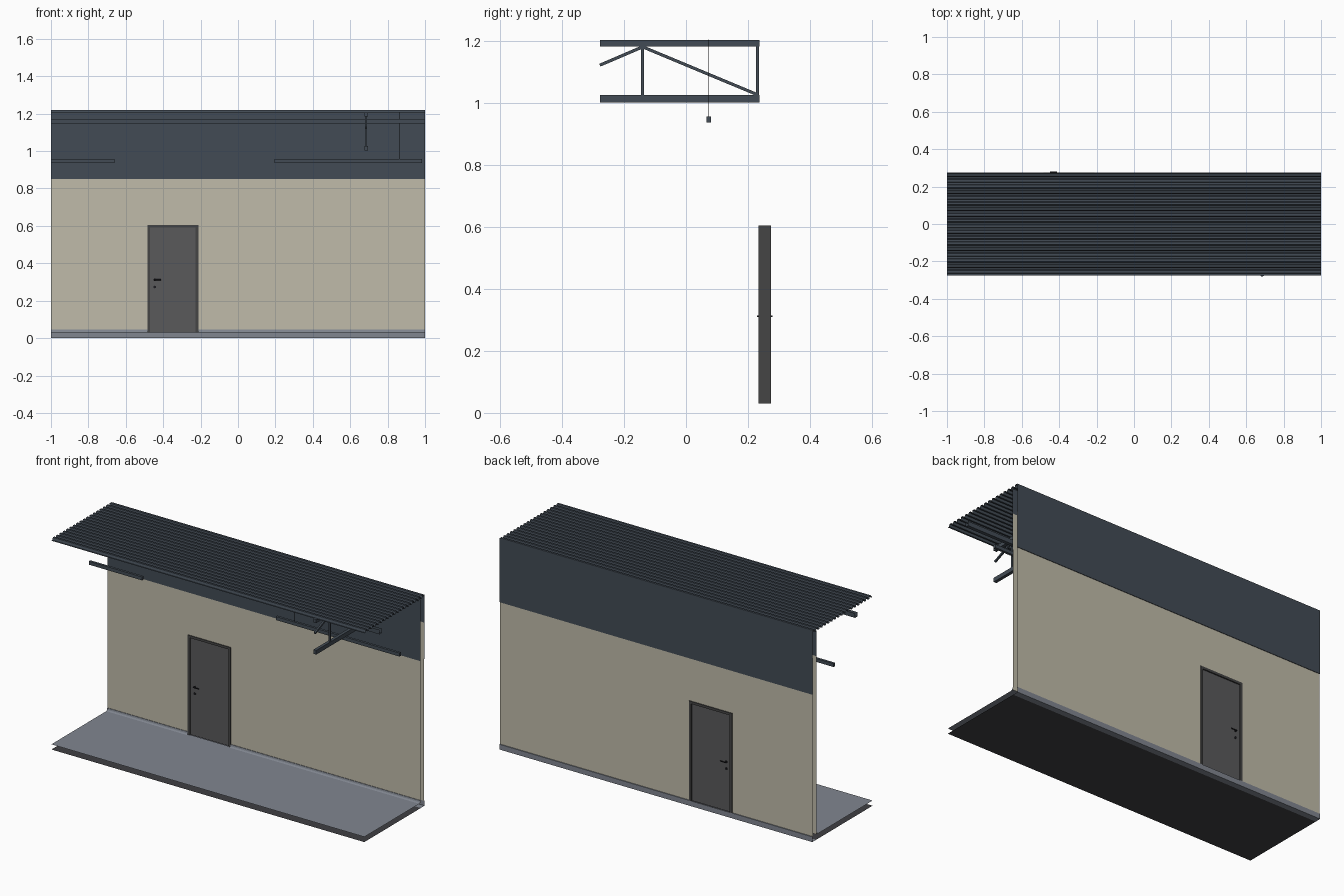
import bpy, bmesh, math
from mathutils import Matrix, Vector

if "Cube" in bpy.data.objects:
    bpy.data.objects.remove(bpy.data.objects["Cube"])


def material(name, rgb):
    m = bpy.data.materials.new(name)
    m.diffuse_color = (*rgb, 1)
    m.use_nodes = True
    m.node_tree.nodes["Principled BSDF"].inputs["Base Color"].default_value = m.diffuse_color
    return m


DARK = material("slate_metal", (0.055, 0.071, 0.09))
BEIGE = material("beige_panel", (0.53, 0.50, 0.40))
FLOOR = material("floor_grey", (0.22, 0.24, 0.28))
UNDER = material("underside_grey", (0.05, 0.05, 0.055))
DOOR = material("door_grey", (0.10, 0.10, 0.105))
FRAME = material("frame_grey", (0.06, 0.06, 0.06))
BLACK = material("black_metal", (0.012, 0.012, 0.015))


def finish(name, bm, mat):
    me = bpy.data.meshes.new(name)
    bm.to_mesh(me)
    bm.free()
    me.materials.append(mat)
    ob = bpy.data.objects.new(name, me)
    bpy.context.collection.objects.link(ob)
    return ob


def box(name, lo, hi, mat):
    lo, hi = Vector(lo), Vector(hi)
    bm = bmesh.new()
    bmesh.ops.create_cube(bm, size=1, matrix=Matrix.Translation((lo + hi) / 2)
                          @ Matrix.Diagonal((*(hi - lo), 1)))
    return finish(name, bm, mat)


def sheet(name, profile, mat, x0=-1, x1=1):
    """Open sheet: a (y, z) profile swept along x without end caps."""
    bm = bmesh.new()
    rows = [[bm.verts.new((x, y, z)) for x in (x0, x1)] for y, z in profile]
    for a, b in zip(rows, rows[1:]):
        bm.faces.new((a[0], a[1], b[1], b[0]))
    return finish(name, bm, mat)


def rod(name, a, b, r, mat, sides=4):
    a, b = Vector(a), Vector(b)
    d = b - a
    rot = d.to_track_quat('Z', 'Y').to_matrix().to_4x4()
    bm = bmesh.new()
    bmesh.ops.create_cone(bm, cap_ends=True, segments=sides, radius1=r, radius2=r, depth=d.length,
                          matrix=Matrix.Translation((a + b) / 2) @ rot
                          @ Matrix.Rotation(math.pi / sides, 4, 'Z'))
    return finish(name, bm, mat)


# floor: separate top and bottom skins, open at the edges
sheet("floor_top", [(-0.275, 0.03), (0.238, 0.03)], FLOOR)
sheet("floor_bottom", [(0.24, 0), (-0.275, 0)], UNDER)
sheet("outer_plinth", [(0.24, 0), (0.275, 0), (0.275, 0.03), (0.27, 0.03)], FLOOR)

# wall skins with the door opening, plus coved skirting
DX0, DX1, DZ = -0.485, -0.212, 0.605
for side, y in (("inner", 0.238), ("outer", 0.270)):
    sheet(side + "_wall_left", [(y, 0.03), (y, 1.06)], BEIGE, -1, DX0)
    sheet(side + "_wall_right", [(y, 0.03), (y, 1.06)], BEIGE, DX1, 1)
    sheet(side + "_wall_over_door", [(y, DZ), (y, 1.06)], BEIGE, DX0, DX1)
for side, x0, x1 in (("left", -1, DX0), ("right", DX1, 1)):
    sheet("skirting_" + side, [(0.226, 0.03), (0.230, 0.032), (0.233, 0.036), (0.235, 0.045),
                               (0.238, 0.045)], FLOOR, x0, x1)

# dark upper cladding wrapped over the wall
sheet("inner_cladding", [(0.238, 0.85), (0.236, 0.85), (0.236, 1.207)], DARK)
sheet("outer_cladding", [(0.270, 0.85), (0.273, 0.85), (0.273, 1.22)], DARK)

# trapezoidal corrugated roof sheet
N, profile = 18, []
p = 0.548 / N
for i in range(N):
    y = -0.275 + i * p
    profile += [(y, 1.206), (y + 0.3 * p, 1.206), (y + 0.45 * p, 1.22), (y + 0.85 * p, 1.22)]
profile.append((0.273, 1.206))
sheet("corrugated_roof", profile, DARK)

# roof truss
TX, w = 0.685, 0.009
for name, z0, z1 in (("upper", 1.184, 1.205), ("lower", 1.002, 1.026)):
    box("truss_%s_chord" % name, (TX - w, -0.278, z0), (TX + w, 0.238, z1), DARK)
for i, y in enumerate((-0.14, 0.231)):
    box("truss_post_%d" % i, (TX - 0.005, y - 0.005, 1.02), (TX + 0.005, y + 0.005, 1.19), DARK)
rod("truss_diagonal_long", (TX, -0.14, 1.182), (TX, 0.23, 1.028), 0.007, DARK)
rod("truss_diagonal_short", (TX, -0.14, 1.182), (TX, -0.278, 1.123), 0.007, DARK)

# open-ended cable tray under the roof
sheet("cable_tray", [(-0.135, 1.172), (-0.135, 1.146), (-0.115, 1.146), (-0.115, 1.172)], DARK)

# hanging strip lamps
for i, (x0, x1) in enumerate(((-1, -0.66), (0.195, 0.985))):
    box("strip_lamp_%d" % i, (x0, 0.067, 0.937), (x1, 0.081, 0.957), DARK)
for i, x in enumerate((-0.78, 0.31, 0.865)):
    rod("lamp_wire_%d" % i, (x, 0.074, 0.955), (x, 0.074, 1.206), 0.001, BLACK)

# door frame and leaf
Y0, Y1, t = 0.234, 0.275, 0.014
box("door_frame_left", (DX0, Y0, 0.03), (DX0 + t, Y1, DZ), FRAME)
box("door_frame_right", (DX1 - t, Y0, 0.03), (DX1, Y1, DZ), FRAME)
box("door_frame_top", (DX0 + t, Y0, DZ - t), (DX1 - t, Y1, DZ), FRAME)
box("door_leaf", (DX0 + t, 0.241, 0.03), (DX1 - t, 0.268, DZ - t), DOOR)

# handles and lock roses on both faces
HX = -0.445
for side, y, s in (("inner", 0.241, -1), ("outer", 0.268, 1)):
    for part, z in (("handle", 0.312), ("lock", 0.273)):
        rod("%s_%s_rose" % (side, part), (HX, y, z), (HX, y + 0.003 * s, z), 0.007, BLACK, 16)
    rod(side + "_handle_neck", (HX, y, 0.312), (HX, y + 0.009 * s, 0.312), 0.003, BLACK, 12)
    rod(side + "_handle_lever", (HX - 0.003, y + 0.009 * s, 0.312),
        (HX + 0.032, y + 0.009 * s, 0.312), 0.003, BLACK, 12)
